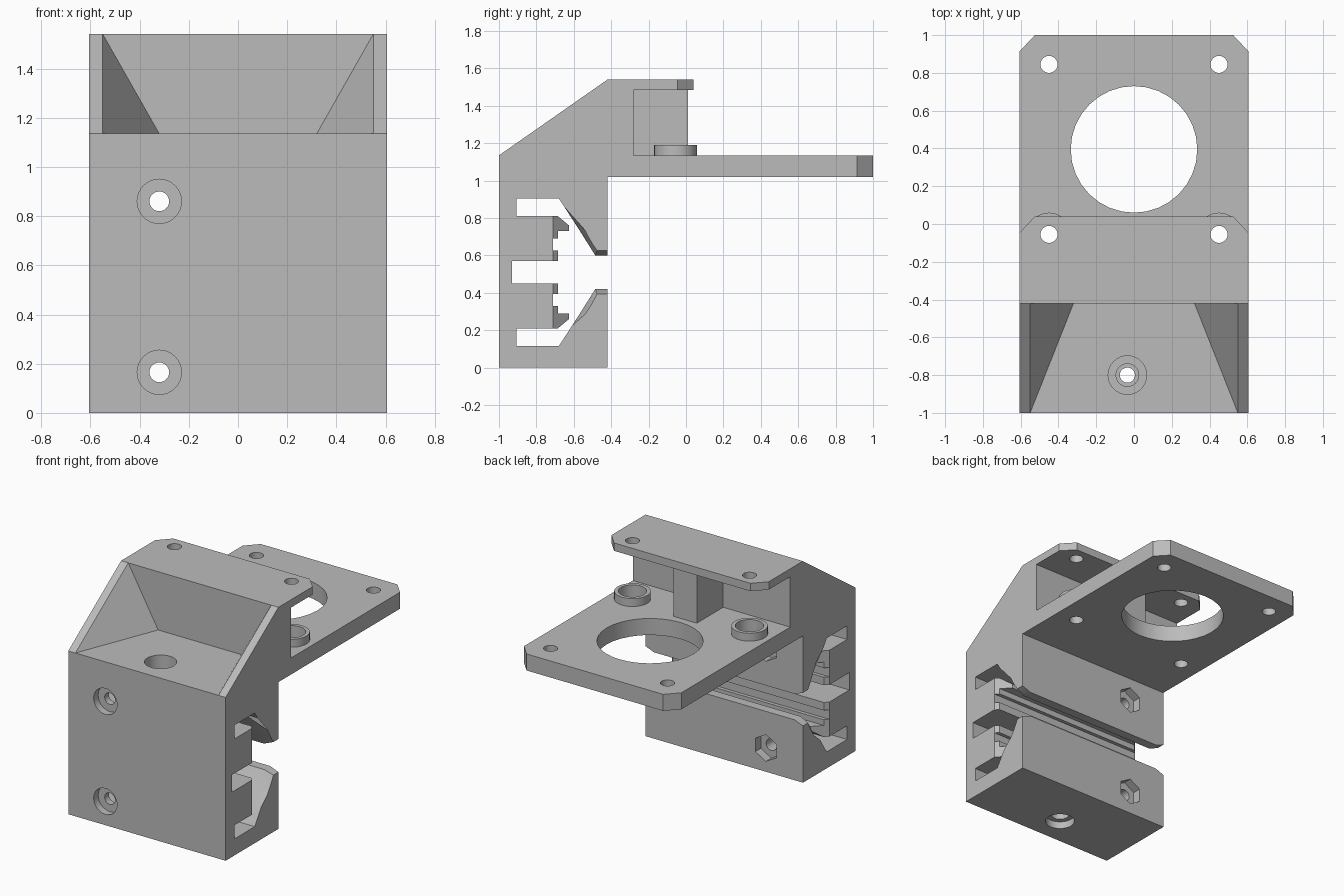
import bpy, bmesh, math
from mathutils import Matrix, Vector

cube = bpy.data.objects.get("Cube")
if cube:
    bpy.data.objects.remove(cube, do_unlink=True)

HALF = 0.605       # half width of the bracket
MID = 0.51         # mid height of the rail slot
grey = bpy.data.materials.new("plain grey")
grey.use_nodes = True
COLOUR = (0.5, 0.5, 0.5, 1)
grey.diffuse_color = COLOUR
grey.node_tree.nodes["Principled BSDF"].inputs["Base Color"].default_value = COLOUR


def finish(name, bm):
    bmesh.ops.recalc_face_normals(bm, faces=bm.faces)
    mesh = bpy.data.meshes.new(name)
    bm.to_mesh(mesh)
    bm.free()
    mesh.materials.append(grey)
    ob = bpy.data.objects.new(name, mesh)
    bpy.context.collection.objects.link(ob)
    return ob


def loft(name, start, end):
    """Solid between two matching outlines."""
    bm = bmesh.new()
    a = [bm.verts.new(p) for p in start]
    b = [bm.verts.new(p) for p in end]
    bm.faces.new(a)
    bm.faces.new(b[::-1])
    for i in range(len(a)):
        j = (i + 1) % len(a)
        bm.faces.new((a[i], b[i], b[j], a[j]))
    return finish(name, bm)


def prism_z(name, pts, z0, z1):
    return loft(name, [(x, y, z0) for x, y in pts], [(x, y, z1) for x, y in pts])


def cylinder(name, axis, centre, lo, hi, r, sides=32):
    """Cylinder along y or z, from lo to hi, centred on the other two axes."""
    bm = bmesh.new()
    bmesh.ops.create_cone(bm, cap_ends=True, segments=sides,
                          radius1=r, radius2=r, depth=hi - lo)
    mid = (lo + hi) / 2
    if axis == "y":
        bmesh.ops.rotate(bm, verts=bm.verts, matrix=Matrix.Rotation(math.pi / 2, 3, "X"))
        shift = Vector((centre[0], mid, centre[1]))
    else:
        shift = Vector((centre[0], centre[1], mid))
    bmesh.ops.translate(bm, verts=bm.verts, vec=shift)
    return finish(name, bm)


def combine(target, tool, operation="DIFFERENCE"):
    mod = target.modifiers.new(operation, "BOOLEAN")
    mod.operation, mod.solver, mod.object = operation, "EXACT", tool
    bpy.context.view_layer.objects.active = target
    bpy.ops.object.modifier_apply(modifier=mod.name)
    bpy.data.objects.remove(tool, do_unlink=True)


def flip(pts):
    """Mirror a (y, z) outline about the slot's mid height."""
    return [(y, 2 * MID - z) for y, z in pts]


# Body: one side profile carrying the slot, wall and both plates
slot = [(-0.93, 0.57), (-0.71, 0.57), (-0.71, 0.81), (-0.905, 0.81), (-0.905, 0.905),
        (-0.68, 0.905), (-0.57, 0.735), (-0.485, 0.6), (-0.42, 0.6)]
profile = ([(-1, 0), (-0.42, 0)] + flip(slot)[::-1] + slot +
           [(-0.42, 1.02), (1, 1.02), (1, 1.135), (-0.28, 1.135), (-0.28, 1.485),
            (0.04, 1.485), (0.04, 1.54), (-0.42, 1.54), (-1, 1.135)])
body = loft("bracket_body", [(-HALF, y, z) for y, z in profile],
            [(HALF, y, z) for y, z in profile])

# Central pillar between the plates
combine(body, prism_z("pillar", [(-0.09, -0.35), (0.09, -0.35), (0.09, 0.01), (-0.09, 0.01)],
                      1.1, 1.51), "UNION")

# Sloped recess in the front top
bm = bmesh.new()
for s in (-1, 1):
    for p in ((0.55, -1, 1.135), (0.32, -0.42, 1.135), (0.55, -0.42, 1.54),
              (0.55, -1, 1.7), (0.55, -0.42, 1.7)):
        bm.verts.new((s * p[0], p[1], p[2]))
bmesh.ops.convex_hull(bm, input=bm.verts)
combine(body, finish("recess_cutter", bm))

for s in (-1, 1):
    # Clipped plate corners
    for y, z0, z1 in ((1, 0.9, 1.2), (0.04, 1.4, 1.6)):
        corner = [(0.445, y + 0.085), (0.685, y - 0.17), (0.75, y + 0.15)]
        combine(body, prism_z("corner_cutter", [(s * px, py) for px, py in corner], z0, z1))

    # Flared ends of the jaws
    jaw = [(-0.675, 0.88), (-0.57, 0.735), (-0.485, 0.6), (-0.38, 0.6)]
    grow = [(0, 0), (0.03, 0), (0.01, 0.025), (0, 0.025)]

    def flare(x, k):
        half = [(y + k * dy, z + k * dz) for (y, z), (dy, dz) in zip(jaw, grow)]
        return [(s * x, y, z) for y, z in half + flip(half)[::-1]]
    combine(body, loft("flare_cutter", flare(0.475, -1), flare(0.67, 2)))

    # Bosses and motor screw holes
    at = (s * 0.45, -0.055)
    combine(body, cylinder("boss", "z", at, 1.1, 1.19, 0.115), "UNION")
    combine(body, cylinder("boss_bore", "z", at, 1.09, 1.3, 0.09))
    combine(body, cylinder("screw_hole", "z", at, 0.95, 1.7, 0.045))
    combine(body, cylinder("screw_hole", "z", (s * 0.45, 0.845), 0.95, 1.2, 0.045))

# Motor opening
combine(body, cylinder("motor_hole", "z", (0, 0.395), 0.95, 1.2, 0.335))

# Clamp screws: front counterbore, through hole, hexagonal nut pocket
for z in (0.165, 0.86):
    at = (-0.32, z)
    combine(body, cylinder("clamp_hole", "y", at, -1.1, -0.3, 0.04))
    combine(body, cylinder("clamp_counterbore", "y", at, -1.1, -0.95, 0.09))
    combine(body, cylinder("nut_pocket", "y", at, -0.48, -0.35, 0.093, 6))

# Vertical screw with stepped ends
for z0, z1, r in ((-0.1, 1.3, 0.04), (0.86, 1.3, 0.06), (0.97, 1.3, 0.102),
                  (-0.1, 0.16, 0.06), (-0.1, 0.05, 0.095)):
    combine(body, cylinder("vertical_hole", "z", (-0.035, -0.8), z0, z1, r))

# Rail teeth with tapered ends
ridge = [(-0.71, 0.57), (-0.685, 0.57), (-0.685, 0.625), (-0.71, 0.625)]
hook = [(-0.71, 0.69), (-0.685, 0.69), (-0.685, 0.73), (-0.625, 0.73),
        (-0.625, 0.76), (-0.685, 0.81), (-0.71, 0.81)]
for name, pts in (("upper_ridge", ridge), ("lower_ridge", flip(ridge)),
                  ("upper_hook", hook), ("lower_hook", flip(hook))):
    ends = [[(s * (HALF - 0.71 - y), y, z) for y, z in pts] for s in (-1, 1)]
    loft(name, *ends)

# Smooth bores, sharp edges
bpy.ops.object.select_all(action="DESELECT")
body.select_set(True)
bpy.context.view_layer.objects.active = body
bpy.ops.object.shade_smooth_by_angle(angle=math.radians(25))
